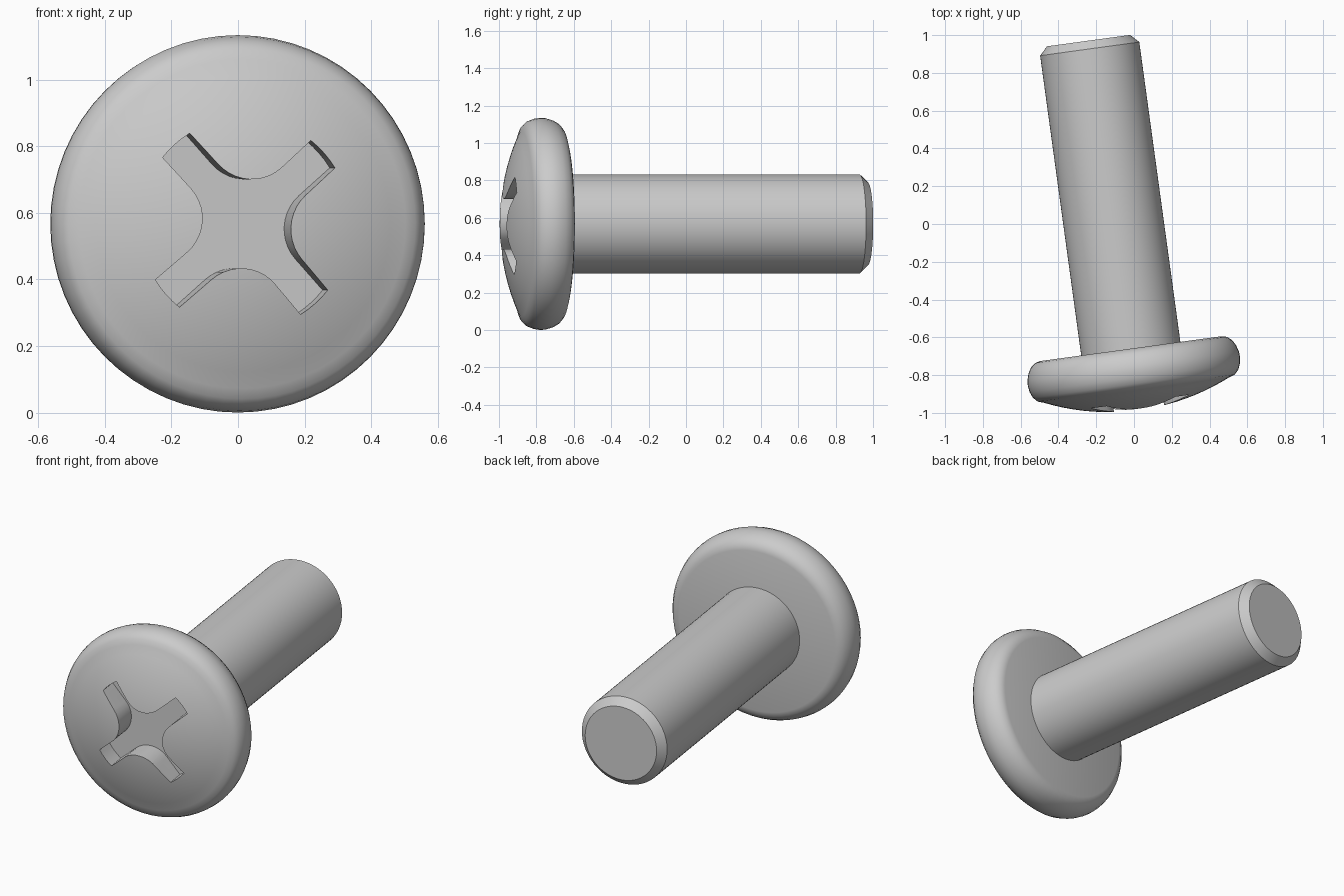
import bpy, bmesh
from math import sin, cos, asin, sqrt, pi, radians
from mathutils import Matrix, Vector

if "Cube" in bpy.data.objects:
    bpy.data.objects.remove(bpy.data.objects["Cube"])

# Screw frame: local +z runs along the shaft, z = 0 is the underside of the head
TILT = radians(7.8)
ct, st = cos(TILT), sin(TILT)
FRAME = Matrix(((ct, 0, -st, -0.017),
                (st, 0, ct, -0.66),
                (0, -1, 0, 0.567),
                (0, 0, 0, 1)))
SEGMENTS = 64


def make_object(name, bm):
    bmesh.ops.recalc_face_normals(bm, faces=bm.faces)
    mesh = bpy.data.meshes.new(name)
    bm.to_mesh(mesh)
    bm.free()
    mesh.transform(FRAME)
    obj = bpy.data.objects.new(name, mesh)
    bpy.context.collection.objects.link(obj)
    return obj


def lathe(name, profile):
    """Solid of revolution about local z; profile is (radius, z), ends are capped."""
    bm = bmesh.new()
    rings = []
    for r, z in profile:
        if r == 0:
            rings.append([bm.verts.new((0, 0, z))] * SEGMENTS)
        else:
            rings.append([bm.verts.new((r * cos(2 * pi * i / SEGMENTS),
                                        r * sin(2 * pi * i / SEGMENTS), z))
                          for i in range(SEGMENTS)])
    for a, b in zip(rings, rings[1:]):
        for i in range(SEGMENTS):
            j = (i + 1) % SEGMENTS
            bm.faces.new(dict.fromkeys((a[i], a[j], b[j], b[i])))
    for ring in (rings[0], rings[-1]):
        if ring[0] is not ring[1]:
            bm.faces.new(ring)
    return make_object(name, bm)


def smooth(obj, angle):
    bpy.ops.object.select_all(action='DESELECT')
    obj.select_set(True)
    bpy.context.view_layer.objects.active = obj
    bpy.ops.object.shade_smooth_by_angle(angle=radians(angle))


# Head: flat underside, rounded rim, shallow spherical dome
DOME_R, APEX = 1.2, 0.328
rim = [(0.485, 0), (0.512, 0.007), (0.537, 0.027), (0.555, 0.058), (0.565, 0.093),
       (0.567, 0.122), (0.562, 0.155), (0.549, 0.187), (0.526, 0.211)]
dome = [(r, APEX - DOME_R + sqrt(DOME_R ** 2 - r * r))
        for r in (0.495 * (1 - i / 10) for i in range(10))] + [(0, APEX)]
head = lathe("head", [(r, -h) for r, h in rim + dome])

# Cross-shaped drive recess: four arms with rounded inner corners
HALF, FILLET, REACH, FLOOR = 0.055, 0.136, 0.32, 0.17
bm = bmesh.new()
outline = []
corner = HALF + FILLET
end = asin(HALF / REACH)
for k in range(4):
    turn = Matrix.Rotation(k * pi / 2 - radians(41.6), 3, 'Z')
    pts = [(REACH * cos(a), REACH * sin(a)) for a in (-end, -end / 2, 0, end / 2, end)]
    pts += [(corner + FILLET * cos(a), corner + FILLET * sin(a))
            for a in (1.5 * pi - i * pi / 20 for i in range(11))]
    outline += [turn @ Vector((x, y, -FLOOR)) for x, y in pts]
face = bm.faces.new([bm.verts.new(p) for p in outline])
ext = bmesh.ops.extrude_face_region(bm, geom=[face])
bmesh.ops.translate(bm, vec=(0, 0, -0.3),
                    verts=[v for v in ext["geom"] if isinstance(v, bmesh.types.BMVert)])
cutter = make_object("recess_cutter", bm)
cutter.hide_render = True

cut = head.modifiers.new("recess", 'BOOLEAN')
cut.operation = 'DIFFERENCE'
cut.solver = 'EXACT'
cut.object = cutter
bpy.context.view_layer.objects.active = head
bpy.ops.object.modifier_apply(modifier=cut.name)
bpy.data.objects.remove(cutter)
smooth(head, 30)

# Shaft with chamfered tip
shaft = lathe("shaft", [(0.265, -0.02), (0.265, 1.602), (0.222, 1.646)])
smooth(shaft, 30)
